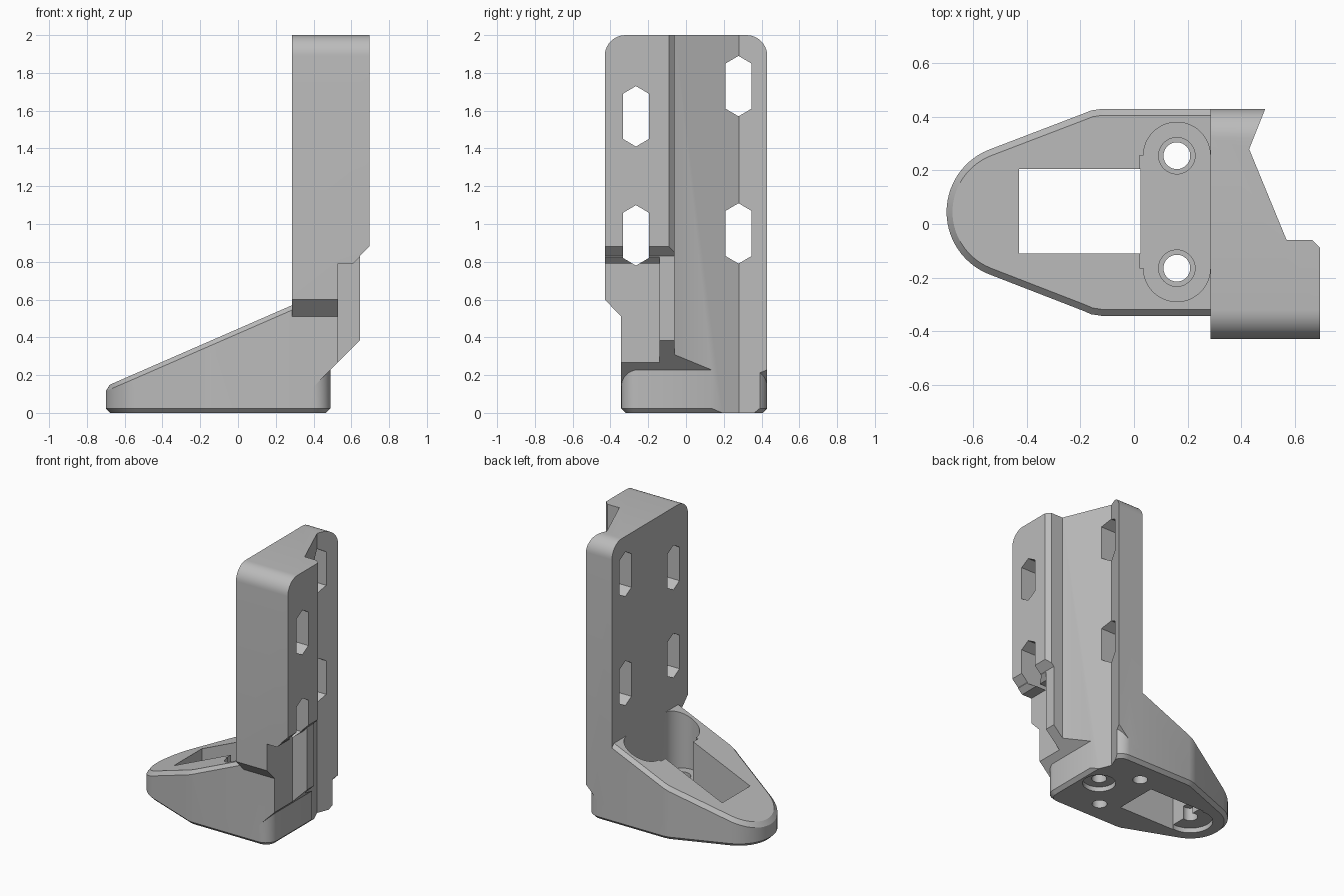
import bpy, bmesh
from math import cos, sin, radians, pi
from mathutils import Vector

if "Cube" in bpy.data.objects:
    bpy.data.objects.remove(bpy.data.objects["Cube"])

grey = bpy.data.materials.new("plain grey")
grey.use_nodes = True
grey.diffuse_color = (0.5, 0.5, 0.5, 1)
grey.node_tree.nodes["Principled BSDF"].inputs["Base Color"].default_value = (0.5, 0.5, 0.5, 1)


def arc(cx, cy, r, a0, a1, n):
    """Points along a circular arc, angles in degrees."""
    steps = [radians(a0 + (a1 - a0) * i / n) for i in range(n + 1)]
    return [(cx + r * cos(a), cy + r * sin(a)) for a in steps]


def prism(name, pts, axis, lo, hi):
    """Extrude a flat outline along one axis."""
    place = {"x": lambda u, v, w: (w, u, v),
             "y": lambda u, v, w: (u, w, v),
             "z": lambda u, v, w: (u, v, w)}[axis]
    bm = bmesh.new()
    low = [bm.verts.new(place(u, v, lo)) for u, v in pts]
    high = [bm.verts.new(place(u, v, hi)) for u, v in pts]
    bm.faces.new(low)
    bm.faces.new(high)
    for i in range(len(pts)):
        j = (i + 1) % len(pts)
        bm.faces.new((low[i], low[j], high[j], high[i]))
    bmesh.ops.recalc_face_normals(bm, faces=bm.faces)
    mesh = bpy.data.meshes.new(name)
    bm.to_mesh(mesh)
    bm.free()
    ob = bpy.data.objects.new(name, mesh)
    ob.data.materials.append(grey)
    bpy.context.collection.objects.link(ob)
    return ob


def box(name, x0, x1, y0, y1, z0, z1):
    return prism(name, [(x0, y0), (x1, y0), (x1, y1), (x0, y1)], "z", z0, z1)


def disc(name, x, y, r, z0, z1):
    return prism(name, arc(x, y, r, 0, 352.5, 47), "z", z0, z1)


def apply(ob, mod):
    bpy.context.view_layer.objects.active = ob
    bpy.ops.object.modifier_apply(modifier=mod.name)


def combine(ob, other, operation="DIFFERENCE"):
    mod = ob.modifiers.new("combine", "BOOLEAN")
    mod.operation = operation
    mod.solver = "EXACT"
    mod.object = other
    apply(ob, mod)
    bpy.data.objects.remove(other)


# Foot: tapered outline with a round toe and a sloping top
outline = (arc(-0.45, 0.045, 0.25, 112, 248, 28)
           + [(-0.19, -0.324), (-0.16, -0.337), (-0.12, -0.343)]
           + arc(0.40, -0.253, 0.09, -90, 0, 8)
           + arc(0.40, 0.34, 0.09, 0, 90, 8)
           + [(-0.12, 0.43), (-0.16, 0.424), (-0.19, 0.412)])
foot = prism("foot", outline, "z", 0, 1)
for v in foot.data.vertices:
    if v.co.z > 0.5:
        v.co.z = 0.14 + (v.co.x + 0.7) * 0.436
bevel = foot.modifiers.new("edges", "BEVEL")
bevel.width = 0.024
bevel.limit_method = "ANGLE"
bevel.angle_limit = radians(40)
apply(foot, bevel)

# Column: rounded at the top, stepped in at the lower front
side = ([(0.43, 0)] + arc(0.32, 1.89, 0.11, 0, 90, 10)
        + arc(-0.32, 1.89, 0.11, 90, 180, 10)
        + [(-0.43, 0.6), (-0.343, 0.51), (-0.343, 0)])
column = prism("bracket", side, "x", 0.285, 0.695)

# Sloped underside and the two steps on the outer face of the column
combine(column, prism("underside_cut", [(0.2, -0.062), (0.9, -0.062), (0.9, 0.638)],
                      "y", -1, 1))
combine(column, prism("flange_step", [(0.53, 0), (0.53, 0.79), (0.61, 0.79),
                                      (0.8, 0.98), (0.8, 0)], "y", -0.6, -0.14))
combine(column, prism("rib_step", [(0.645, 0), (0.645, 0.83), (0.8, 0.985),
                                   (0.8, 0)], "y", -0.6, 0))
combine(column, foot, "UNION")

# Angled groove running the full height
groove = [(0.695, -0.09), (0.665, -0.06), (0.57, -0.06), (0.43, 0.28),
          (0.49, 0.43), (0.53, 0.53), (0.9, 0.53), (0.9, -0.09)]
combine(column, prism("groove_cut", groove, "z", -0.1, 2.1))

# Four pointed slots through the column
for y, z in [(-0.265, 1.57), (-0.265, 0.94), (0.278, 1.73), (0.278, 0.95)]:
    slot = [(y + sx * 0.068, z + sz) for sx, sz in
            [(0, 0.16), (1, 0.12), (1, -0.12), (0, -0.16), (-1, -0.12), (-1, 0.12)]]
    combine(column, prism("slot_cut", slot, "x", 0.2, 0.8))

# Window through the foot, with a small bevelled rim
combine(column, box("window_cut", -0.43, 0.025, -0.11, 0.205, -0.1, 0.7))

# Screw pocket beside the column, with two countersunk through holes
combine(column, box("pocket_cut", 0.02, 0.285, -0.165, 0.255, 0.15, 0.8))
for y in (-0.165, 0.255):
    combine(column, disc("pocket_end", 0.16, y, 0.125, 0.15, 0.8))
    combine(column, disc("screw_recess", 0.16, y, 0.068, 0.12, 0.3))
    combine(column, disc("screw_hole", 0.16, y, 0.05, -0.1, 0.3))

# Round pad recesses with blind holes under the toe and heel
for x, r in ((-0.45, 0.15), (0.34, 0.11)):
    combine(column, disc("pad_recess", x, 0.045, r, -0.1, 0.035))
    combine(column, disc("pad_hole", x, 0.045, 0.05, -0.1, 0.13))

bpy.ops.object.select_all(action="DESELECT")
column.select_set(True)
bpy.context.view_layer.objects.active = column
bpy.ops.object.shade_smooth_by_angle(angle=radians(30))
